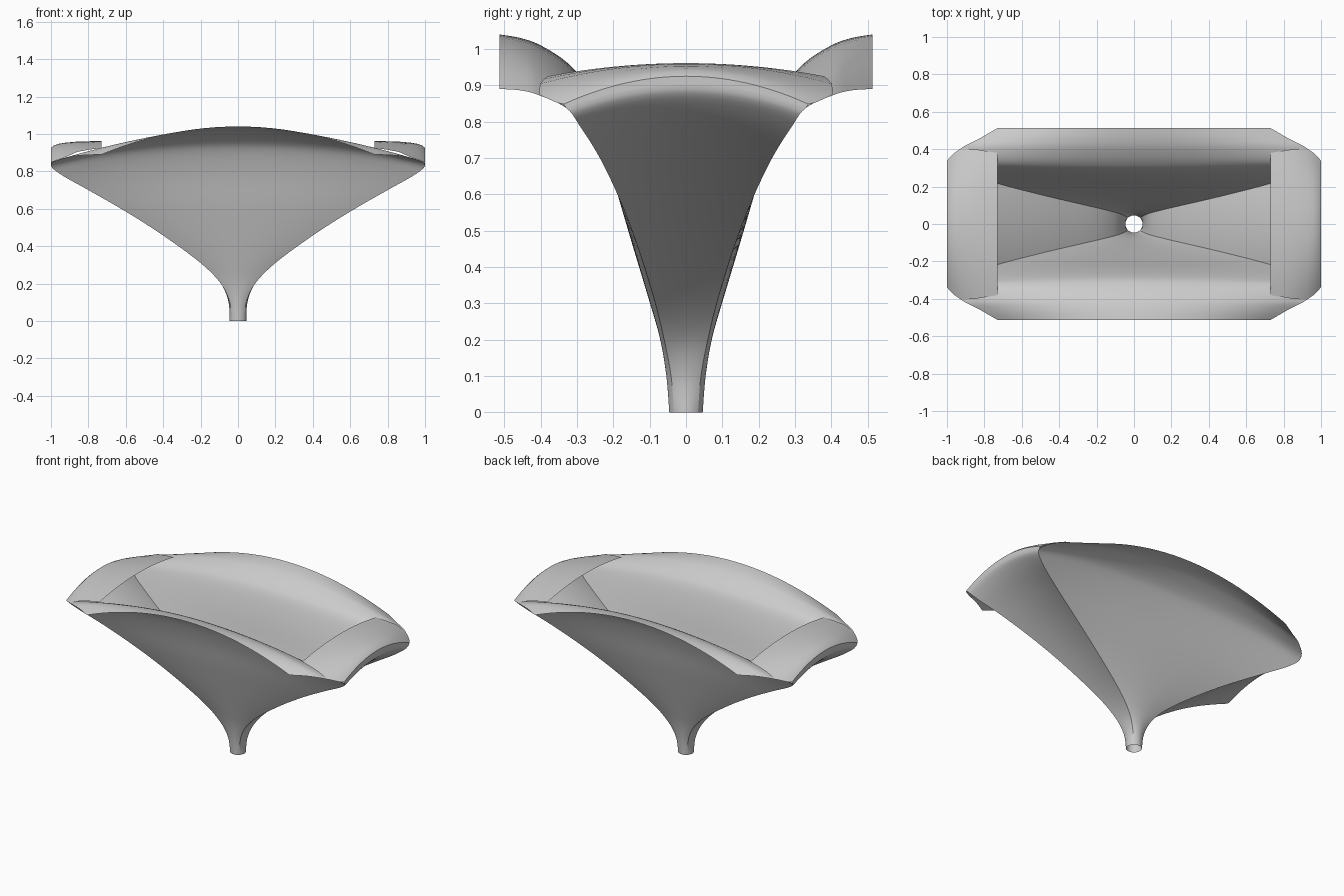
import bpy, bmesh, math

cube = bpy.data.objects.get("Cube")
if cube:
    bpy.data.objects.remove(cube, do_unlink=True)

grey = bpy.data.materials.new("light_grey")
grey.use_nodes = True
tone = (0.6, 0.6, 0.6, 1)
grey.diffuse_color = tone
grey.node_tree.nodes["Principled BSDF"].inputs["Base Color"].default_value = tone

# Horn flare from throat to rim: depth and height at mid wall, then the corner x, y, z
FLARE = [
    (.046, 0, .033, .033, 0),
    (.054, .10, .044, .041, .10),
    (.072, .205, .092, .06, .20),
    (.105, .32, .20, .087, .31),
    (.153, .48, .40, .133, .457),
    (.198, .635, .60, .182, .585),
    (.238, .785, .80, .237, .70),
    (.285, .91, .95, .29, .785),
    (.33, .965, 1.0, .33, .838),
    (.40, 1.01, .925, .405, .873),
    (.455, 1.03, .83, .455, .886),
    (.513, 1.04, .73, .513, .89),
]
MOUTH = 8        # row where the side walls end
COLUMNS = 24


def smooth_rows(rows, steps=5):
    """Catmull-Rom interpolation between profile rows."""
    out = []
    for i in range(len(rows) - 1):
        quad = [rows[max(i - 1, 0)], rows[i], rows[i + 1], rows[min(i + 2, len(rows) - 1)]]
        for s in range(steps):
            t = s / steps
            out.append(tuple(
                .5 * (2 * b + (c - a) * t + (2 * a - 5 * b + 4 * c - d) * t * t
                      + (3 * b - a - 3 * c + d) * t ** 3)
                for a, b, c, d in zip(*quad)))
    return out + [rows[-1]]


def bowed_sheet(name, rows, point, sign):
    """Loft a sheet across rows; point(row, u) gives a position for u in -1..1."""
    bm = bmesh.new()
    grid = []
    for row in rows:
        line = []
        for j in range(COLUMNS + 1):
            x, y, z = point(row, 2 * j / COLUMNS - 1)
            line.append(bm.verts.new((x * sign, y * sign, z)))
        grid.append(line)
    for low, high in zip(grid, grid[1:]):
        for j in range(COLUMNS):
            bm.faces.new((low[j], low[j + 1], high[j + 1], high[j]))
    mesh = bpy.data.meshes.new(name)
    bm.to_mesh(mesh)
    bm.free()
    mesh.materials.append(grey)
    obj = bpy.data.objects.new(name, mesh)
    bpy.context.collection.objects.link(obj)
    bpy.ops.object.select_all(action="DESELECT")
    obj.select_set(True)
    bpy.context.view_layer.objects.active = obj
    bpy.ops.object.shade_smooth_by_angle(angle=math.radians(30))
    return obj


def long_wall(row, u):
    mid_y, mid_z, x, y, z = row
    return x * u, -(mid_y + (y - mid_y) * u * u), mid_z + (z - mid_z) * u * u


def end_wall(row, u):
    mid_x, mid_z, x, y, z = row
    return mid_x + (x - mid_x) * u * u, y * u, mid_z + (z - mid_z) * u * u


flare = smooth_rows(FLARE)

# End walls share their corners with the long walls
ends = []
for mid_y, mid_z, x, y, z in flare[:MOUTH * 5 + 1]:
    blend = max(0, 1 - z / .2)
    ends.append((x + .013 * blend, z + .6 * y * y * (1 - blend), x, y, z))

# Rolled lip: upright band, rounded edge, then a flat return over the opening
last = ends[-1]
lip = [last] + [(x, mid_z, x, y, z) for x, mid_z, y, z in [
    (1.0, .925, .337, .848),
    (.985, .938, .357, .853),
    (.96, .947, .38, .863),
    (.925, .953, .403, .875),
    (.86, .959, .402, .904),
    (.79, .961, .39, .917),
    (.73, .961, .38, .925),
]]

for sign, face, side in ((1, "front", "left"), (-1, "back", "right")):
    bowed_sheet(face + "_horn_wall", flare, long_wall, sign)
    bowed_sheet(side + "_horn_wall", ends, end_wall, sign)
    bowed_sheet(side + "_rolled_lip", lip, end_wall, sign)
